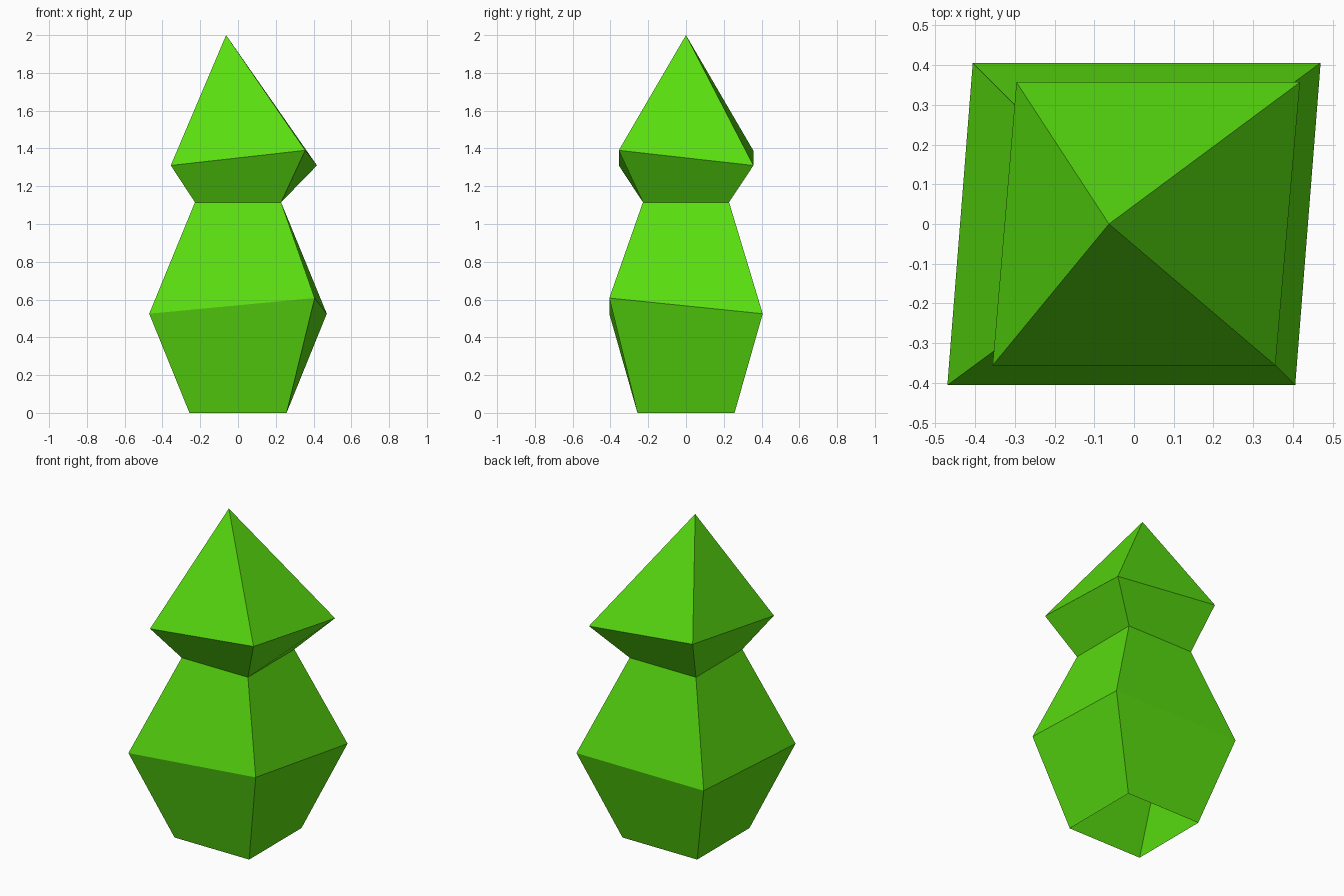
import bpy, bmesh

if "Cube" in bpy.data.objects:
    bpy.data.objects.remove(bpy.data.objects["Cube"])

green = bpy.data.materials.new("leaf_green")
green.diffuse_color = (0.10, 0.73, 0.005, 1)
green.use_nodes = True
green.node_tree.nodes["Principled BSDF"].inputs["Base Color"].default_value = green.diffuse_color


def square(half, z):
    return [(x * half, y * half, z) for x, y in ((-1, -1), (1, -1), (1, 1), (-1, 1))]


def loft(name, rings, apex=None):
    """Skin four-sided rings from bottom to top, optionally closing to a point."""
    bm = bmesh.new()
    loops = [[bm.verts.new(p) for p in ring] for ring in rings]
    for low, high in zip(loops, loops[1:]):
        for i in range(4):
            j = (i + 1) % 4
            bm.faces.new((low[i], low[j], high[j], high[i]))
    if apex:
        tip = bm.verts.new(apex)
        for i in range(4):
            bm.faces.new((loops[-1][i], loops[-1][(i + 1) % 4], tip))
    mesh = bpy.data.meshes.new(name)
    bm.to_mesh(mesh)
    bm.free()
    mesh.materials.append(green)
    obj = bpy.data.objects.new(name, mesh)
    bpy.context.collection.objects.link(obj)
    return obj


# Lower tier: open underneath, with a skewed widest ring
lower_belt = [(-0.47, -0.406, 0.525), (0.406, -0.406, 0.608),
              (0.47, 0.406, 0.525), (-0.406, 0.406, 0.525)]
loft("lower_foliage", [square(0.257, 0), lower_belt, square(0.228, 1.115)])

# Upper tier: flares from the neck, then closes to an off-centre tip
upper_belt = [(-0.356, -0.356, 1.31), (0.356, -0.356, 1.39),
              (0.418, 0.357, 1.31), (-0.296, 0.357, 1.388)]
loft("upper_foliage", [square(0.228, 1.115), upper_belt], apex=(-0.063, 0, 2.0))
